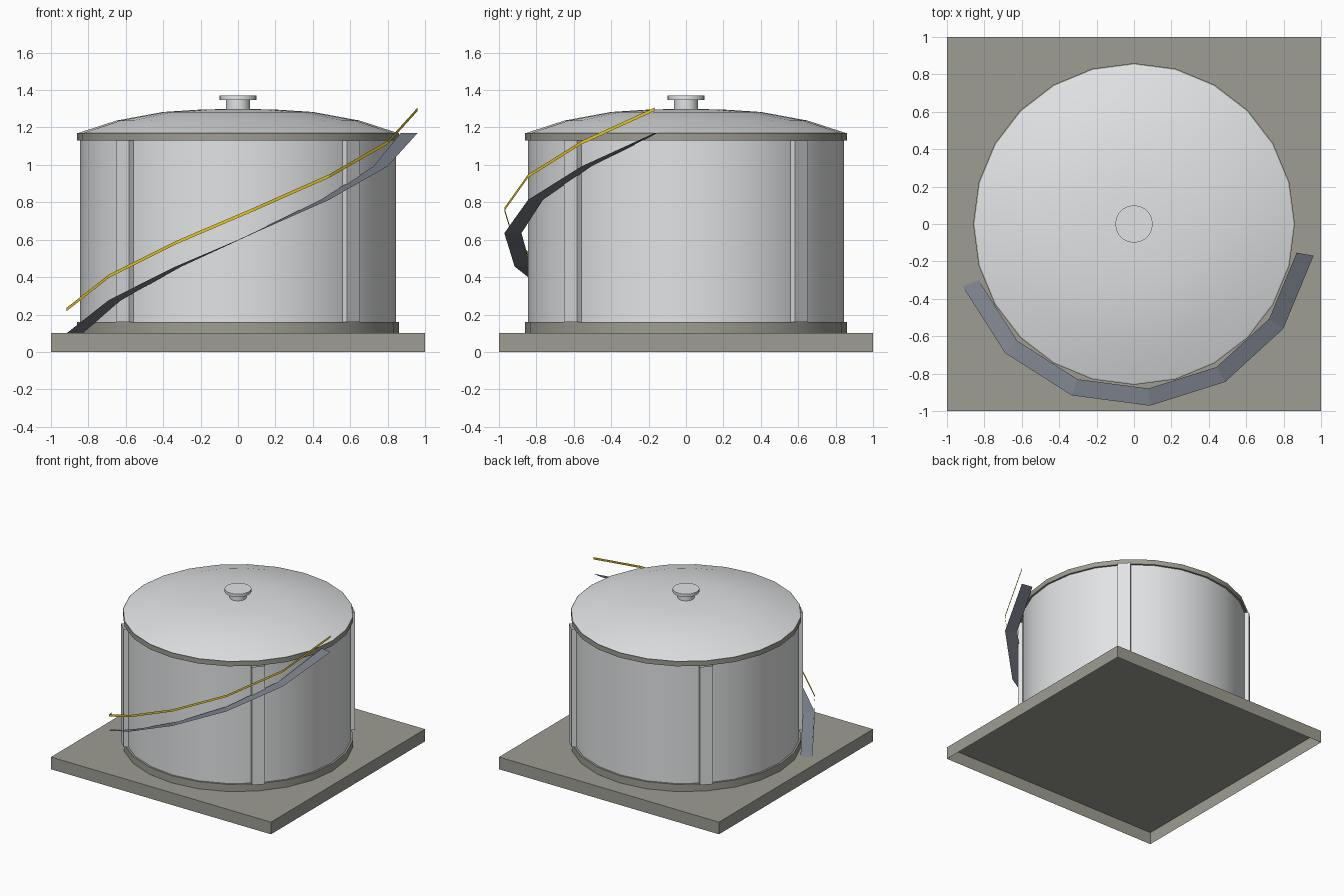
import bpy, bmesh, math
from mathutils import Matrix, Vector

if "Cube" in bpy.data.objects:
    bpy.data.objects.remove(bpy.data.objects["Cube"])


def material(name, rgb):
    m = bpy.data.materials.new(name)
    m.diffuse_color = (*rgb, 1.0)
    m.use_nodes = True
    m.node_tree.nodes["Principled BSDF"].inputs["Base Color"].default_value = m.diffuse_color
    return m


STEEL = material("light_steel", (0.76, 0.77, 0.78))
CONCRETE = material("olive_concrete", (0.34, 0.34, 0.295))
SLATE = material("slate_tread", (0.19, 0.21, 0.25))
YELLOW = material("safety_yellow", (0.85, 0.60, 0.02))


def finish(bm, name, mat, smooth=False):
    mesh = bpy.data.meshes.new(name)
    bm.to_mesh(mesh)
    bm.free()
    mesh.materials.append(mat)
    ob = bpy.data.objects.new(name, mesh)
    bpy.context.collection.objects.link(ob)
    if smooth:
        bpy.ops.object.select_all(action='DESELECT')
        ob.select_set(True)
        bpy.context.view_layer.objects.active = ob
        bpy.ops.object.shade_smooth_by_angle(angle=math.radians(30))
    return ob


def box(name, size, centre, mat, turn=0.0, open_top=False):
    """Box without an underside, optionally also without a lid."""
    bm = bmesh.new()
    bmesh.ops.create_cube(bm, size=1.0)
    bm.normal_update()
    gone = [f for f in bm.faces
            if f.normal.z < -0.5 or (open_top and f.normal.z > 0.5)]
    bmesh.ops.delete(bm, geom=gone, context='FACES')
    m = (Matrix.Rotation(turn, 4, 'Z') @ Matrix.Translation(centre)
         @ Matrix.Diagonal((*size, 1.0)))
    bmesh.ops.transform(bm, matrix=m, verts=bm.verts)
    return finish(bm, name, mat)


def lathe(name, profile, mat, sides=24):
    """Spin (radius, z) points, listed from bottom to top, about the z axis."""
    bm = bmesh.new()
    vs = [bm.verts.new((r, 0, z)) for r, z in profile]
    edges = [bm.edges.new(p) for p in zip(vs, vs[1:])]
    bmesh.ops.spin(bm, geom=vs + edges, cent=(0, 0, 0), axis=(0, 0, 1),
                   angle=math.tau, steps=sides, use_duplicate=False)
    bmesh.ops.remove_doubles(bm, verts=bm.verts, dist=1e-4)
    bm.normal_update()
    # Point the faces outwards, judged on one wall or roof face
    if sum(f.normal.dot(f.calc_center_median() * Vector((1, 1, 0)))
           for f in bm.faces) < 0:
        bmesh.ops.reverse_faces(bm, faces=bm.faces)
    return finish(bm, name, mat, smooth=True)


def drum(name, r, z0, z1, mat, sides=24):
    return lathe(name, [(0, z0), (r, z0), (r, z1), (0, z1)], mat, sides)


def helix_ribbon(name, r0, r1, dz0, dz1, mat):
    """Thin strip climbing around the front of the tank."""
    bm = bmesh.new()
    pairs = []
    for i in range(7):
        a = math.radians(200 + 25 * i)
        z = 0.1 + 1.07 * i / 6
        pairs.append([bm.verts.new((r * math.cos(a), r * math.sin(a), z + d))
                      for r, d in ((r0, dz0), (r1, dz1))])
    for (a, b), (c, d) in zip(pairs, pairs[1:]):
        bm.faces.new((a, b, d, c))
    return finish(bm, name, mat)


# Hollow foundation slab and tank shell
box("foundation_slab", (2, 2, 0.1), Vector((0, 0, 0.05)), CONCRETE)
lathe("tank_shell", [(0.845, 0.1), (0.845, 1.165)], STEEL)
drum("bottom_ring", 0.86, 0.101, 0.16, CONCRETE)
drum("top_ring", 0.86, 1.13, 1.17, CONCRETE)

# Domed roof with vent
lathe("domed_roof", [(0.853, 1.171), (0.65, 1.237), (0.4, 1.283),
                     (0.2, 1.296), (0, 1.3)], STEEL)
drum("vent_neck", 0.065, 1.28, 1.346, STEEL, 16)
drum("vent_cap", 0.1, 1.346, 1.37, STEEL, 20)

# Four vertical ribs on the diagonals
for i in range(4):
    box(f"wall_rib_{i + 1}", (0.046, 0.1, 0.97), Vector((0.851, 0, 0.645)),
        STEEL, math.radians(45 + 90 * i), open_top=True)

# Spiral stair and its handrail
helix_ribbon("spiral_stair", 0.883, 0.975, 0, 0, SLATE)
helix_ribbon("stair_handrail", 0.975, 0.975, 0.118, 0.136, YELLOW)
